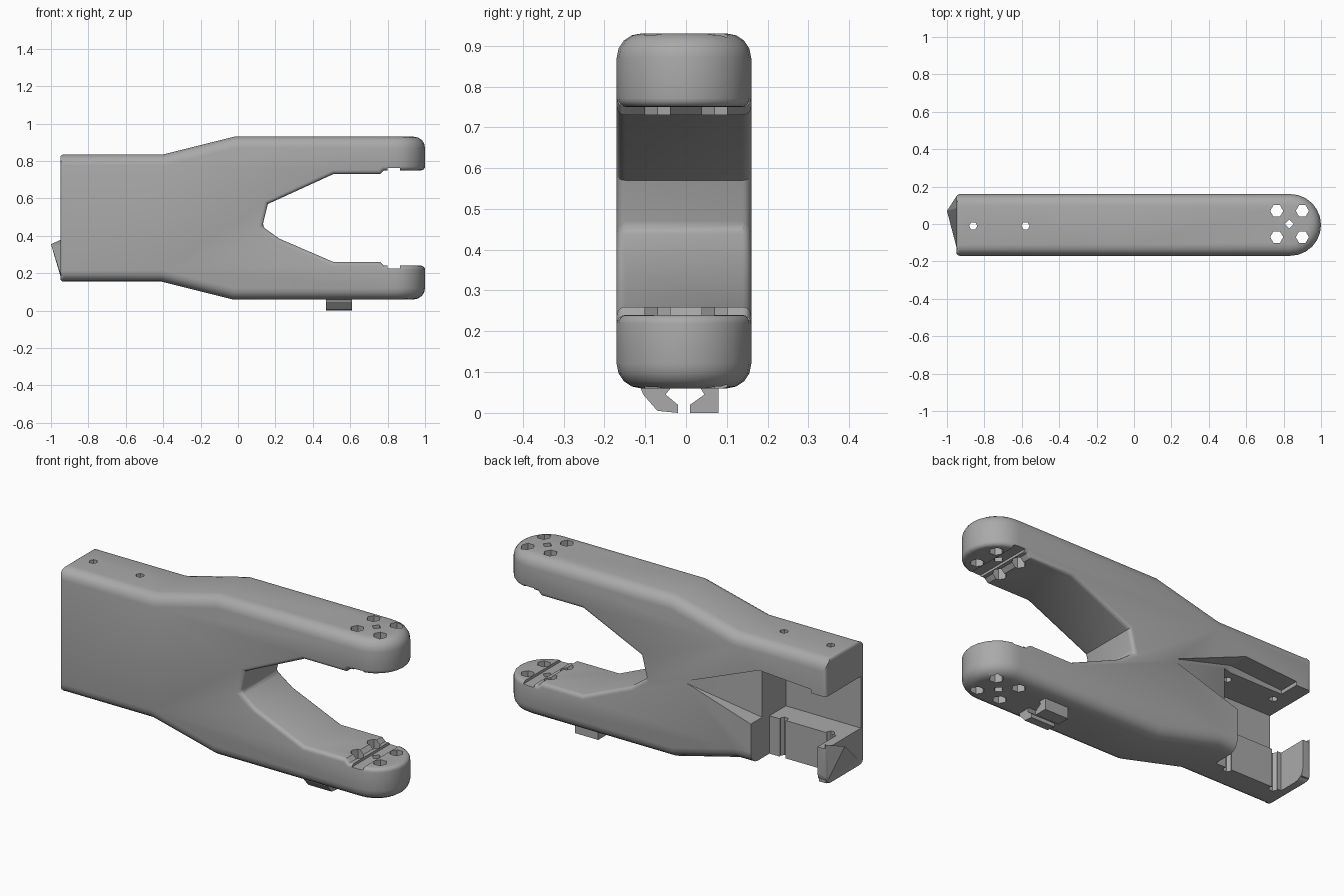
import bpy, bmesh
from math import sin, cos, pi, radians

cube = bpy.data.objects.get("Cube")
if cube:
    bpy.data.objects.remove(cube)

grey = bpy.data.materials.new("matte_grey")
grey.use_nodes = True
grey.diffuse_color = (0.4, 0.4, 0.4, 1)
grey.node_tree.nodes["Principled BSDF"].inputs["Base Color"].default_value = (0.4, 0.4, 0.4, 1)


def add_object(name, bm):
    bmesh.ops.recalc_face_normals(bm, faces=bm.faces)
    mesh = bpy.data.meshes.new(name)
    bm.to_mesh(mesh)
    bm.free()
    mesh.materials.append(grey)
    obj = bpy.data.objects.new(name, mesh)
    bpy.context.collection.objects.link(obj)
    return obj


def prism(name, points, place, low, high):
    """Extrude a 2D outline; place maps (u, v, depth) to a 3D point."""
    bm = bmesh.new()
    a = [bm.verts.new(place(u, v, low)) for u, v in points]
    b = [bm.verts.new(place(u, v, high)) for u, v in points]
    bm.faces.new(a)
    bm.faces.new(b[::-1])
    for i in range(len(a)):
        j = (i + 1) % len(a)
        bm.faces.new((a[i], b[i], b[j], a[j]))
    return add_object(name, bm)


def hull(name, points):
    bm = bmesh.new()
    for p in points:
        bm.verts.new(p)
    bmesh.ops.convex_hull(bm, input=bm.verts)
    return add_object(name, bm)


def box(name, x, y, z):
    return hull(name, [(i, j, k) for i in x for j in y for k in z])


def bake(obj):
    graph = bpy.context.evaluated_depsgraph_get()
    mesh = bpy.data.meshes.new_from_object(obj.evaluated_get(graph))
    obj.modifiers.clear()
    obj.data = mesh


def boolean(obj, tool, operation):
    tool.hide_render = True
    mod = obj.modifiers.new("cut", 'BOOLEAN')
    mod.operation, mod.object, mod.solver = operation, tool, 'EXACT'
    bake(obj)
    bpy.data.objects.remove(tool)


def from_side(x, z, y):
    return (x, y, z)


def from_top(x, y, z):
    return (x, y, z)


def from_end(y, z, x):
    return (x, y, z)


# Side outline of the fork: outer edge, then the notch
outline = [(-0.95, 0.155), (-0.41, 0.155), (-0.03, 0.06), (1.1, 0.06),
           (1.1, 0.24), (0.78, 0.24), (0.76, 0.26), (0.51, 0.26), (0.22, 0.385),
           (0.13, 0.45), (0.16, 0.57), (0.51, 0.73), (0.76, 0.73), (0.78, 0.75),
           (1.1, 0.75), (1.1, 0.93), (-0.02, 0.93), (-0.40, 0.835), (-0.95, 0.835)]
body = prism("fork_body", outline, from_side, -0.17, 0.16)

# Round the arm tips in plan
plan = [(-1.2, 0.16), (-1.2, -0.17)]
plan += [(0.835 + 0.165 * cos(t), -0.005 + 0.165 * sin(t))
         for t in [-pi / 2 + pi * i / 12 for i in range(13)]]
boolean(body, prism("tip_outline", plan, from_top, -0.5, 1.5), 'INTERSECT')

# Soft outer edges, tighter ones round the notch and the end
bm = bmesh.new()
bm.from_mesh(body.data)
bmesh.ops.dissolve_limit(bm, angle_limit=radians(1), verts=bm.verts, edges=bm.edges)
layer = bm.edges.layers.float.new("bevel_weight_edge")
for edge in bm.edges:
    if len(edge.link_faces) == 2 and edge.calc_face_angle() > radians(60):
        (x1, _, z1), (x2, _, z2) = [v.co for v in edge.verts]
        x, z = (x1 + x2) / 2, (z1 + z2) / 2
        outer = abs(z - 0.495) > 0.335
        at_end = x < -0.94
        edge[layer] = 0.3 if at_end else 1.0 if outer else 0.35
bm.to_mesh(body.data)
bm.free()
mod = body.modifiers.new("soft_edges", 'BEVEL')
mod.limit_method = 'WEIGHT'
mod.width = 0.06
mod.segments = 4
bake(body)

# Open pocket in the back of the closed end, with a tapering mouth
boolean(body, box("pocket", (-1.1, -0.5), (-0.14, 0.3), (0.36, 0.64)), 'DIFFERENCE')
boolean(body, box("lower_pocket", (-0.9, -0.5), (0.0, 0.3), (0.1, 0.37)), 'DIFFERENCE')
mouth = [(-0.1, 0.165, 0.5), (-0.1, 0.3, 0.5)]
mouth += [(-0.55, y, z) for y in (0.05, 0.3) for z in (0.36, 0.68)]
mouth += [(-0.86, y, z) for y in (0.05, 0.3) for z in (0.36, 0.66)]
boolean(body, hull("pocket_mouth", mouth), 'DIFFERENCE')


# Bolt holes through both arms and through the closed end
def bolt_hole(x, y, r, sides=6):
    ring = [(x + r * cos(2 * pi * i / sides), y + r * sin(2 * pi * i / sides))
            for i in range(sides)]
    boolean(body, prism("bolt_hole", ring, from_top, -0.5, 1.5), 'DIFFERENCE')


for x in (0.763, 0.9):
    for y in (-0.07, 0.07):
        bolt_hole(x, y, 0.035)
bolt_hole(0.83, 0, 0.025, 4)
for x in (-0.86, -0.58):
    bolt_hole(x, -0.01, 0.022)

# Cross slots on the inner faces of the tips
boolean(body, box("slots", (0.8, 0.865), (-0.3, 0.3), (0.226, 0.763)), 'DIFFERENCE')

# Pointed lower corner of the closed end
spur = hull("end_spur", [(-0.945, -0.14, 0.18), (-0.945, 0.15, 0.17), (-0.945, 0.155, 0.38),
                         (-0.9, 0.15, 0.17), (-0.9, 0.1, 0.35), (-1.0, 0.07, 0.355)])

# Pair of cable hooks under the lower arm
hooks = {
    "front_cable_hook": [(-0.115, 0.07), (-0.105, 0.045), (-0.07, 0.005), (-0.02, 0),
                         (-0.02, 0.02), (-0.05, 0.045), (-0.03, 0.07)],
    "back_cable_hook": [(0.01, 0), (0.08, 0), (0.08, 0.07), (0.03, 0.07),
                        (0.045, 0.045), (0.01, 0.02)],
}
for name, points in hooks.items():
    prism(name, points, from_end, 0.47, 0.61)

# Smooth the body while keeping its cut edges sharp
bpy.ops.object.select_all(action='DESELECT')
body.select_set(True)
bpy.context.view_layer.objects.active = body
bpy.ops.object.shade_smooth_by_angle(angle=radians(25))
